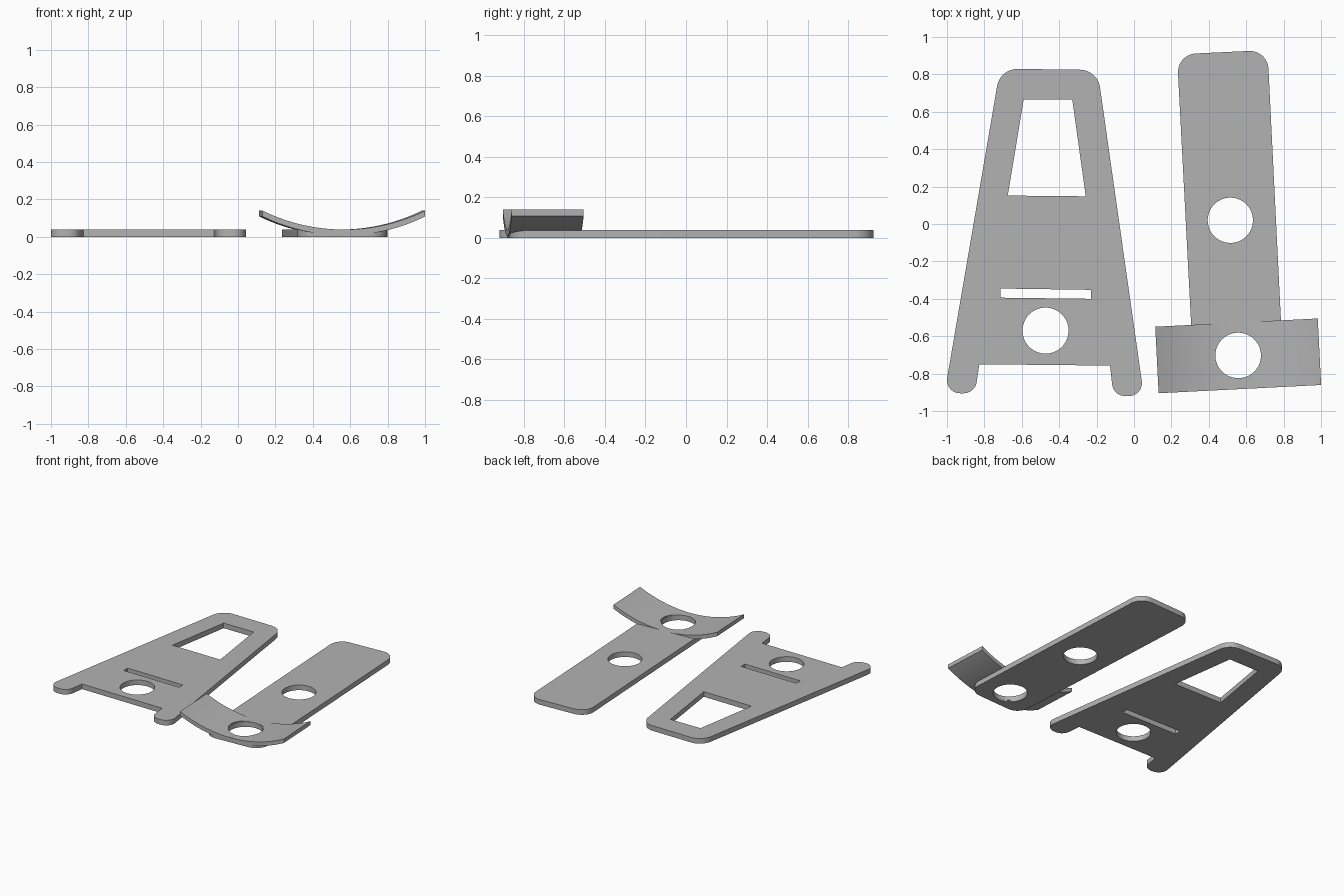
import bpy, bmesh, math
from mathutils import Vector, Matrix

if "Cube" in bpy.data.objects:
    bpy.data.objects.remove(bpy.data.objects["Cube"], do_unlink=True)

THICK = 0.04
grey = bpy.data.materials.new("plain grey")
grey.use_nodes = True
grey.diffuse_color = (0.45, 0.45, 0.45, 1)
grey.node_tree.nodes["Principled BSDF"].inputs["Base Color"].default_value = (0.45, 0.45, 0.45, 1)


def circle(x, y, r, n=64):
    return [Vector((x + r * math.cos(math.tau * i / n), y + r * math.sin(math.tau * i / n)))
            for i in range(n)]


def rounded(corners, steps=10):
    """Outline from (x, y, radius) corners, with each corner filleted."""
    out = []
    for i, (x, y, r) in enumerate(corners):
        p = Vector((x, y))
        if r == 0:
            out.append(p)
            continue
        a = (Vector(corners[i - 1][:2]) - p).normalized()
        b = (Vector(corners[(i + 1) % len(corners)][:2]) - p).normalized()
        half = a.angle(b) / 2
        centre = p + (a + b).normalized() * r / math.sin(half)
        start = p + a * r / math.tan(half) - centre
        end = p + b * r / math.tan(half) - centre
        sweep = start.angle_signed(end)
        for k in range(steps + 1):
            out.append(centre + Matrix.Rotation(-sweep * k / steps, 2) @ start)
    return out


def finish(ob):
    bpy.ops.object.select_all(action='DESELECT')
    ob.select_set(True)
    bpy.context.view_layer.objects.active = ob
    bpy.ops.object.shade_smooth_by_angle(angle=math.radians(30))


def plate(name, loops):
    """Flat plate: first loop is the outline, the rest are openings."""
    cu = bpy.data.curves.new(name, 'CURVE')
    cu.dimensions = '2D'
    cu.fill_mode = 'BOTH'
    cu.extrude = THICK / 2
    for pts in loops:
        sp = cu.splines.new('POLY')
        sp.points.add(len(pts) - 1)
        for q, p in zip(sp.points, pts):
            q.co = (p.x, p.y, 0, 1)
        sp.use_cyclic_u = True
    ob = bpy.data.objects.new(name, cu)
    bpy.context.collection.objects.link(ob)
    ob.location.z = THICK / 2
    bpy.ops.object.select_all(action='DESELECT')
    ob.select_set(True)
    bpy.context.view_layer.objects.active = ob
    bpy.ops.object.convert(target='MESH')
    ob = bpy.context.object
    bm = bmesh.new()
    bm.from_mesh(ob.data)
    bmesh.ops.remove_doubles(bm, verts=bm.verts, dist=1e-5)
    bmesh.ops.recalc_face_normals(bm, faces=bm.faces)
    bm.to_mesh(ob.data)
    bm.free()
    ob.data.materials.clear()
    ob.data.materials.append(grey)
    finish(ob)
    return ob


# Tapered frame with two feet, a window, a slot and a round hole
plate("tapered_frame", [
    rounded([(-0.716, 0.83, 0.11), (-0.195, 0.824, 0.11), (0.053, -0.92, 0.07),
             (-0.11, -0.92, 0.07), (-0.128, -0.757, 0), (-0.827, -0.75, 0),
             (-0.85, -0.905, 0.07), (-1.013, -0.905, 0.07)]),
    rounded([(-0.59, 0.665, 0), (-0.33, 0.665, 0), (-0.258, 0.148, 0), (-0.675, 0.152, 0)]),
    rounded([(-0.715, -0.345, 0), (-0.23, -0.352, 0), (-0.23, -0.4, 0), (-0.715, -0.394, 0)]),
    circle(-0.473, -0.57, 0.123)])

# Long strap with two round holes
plate("strap", [
    rounded([(0.23, 0.907, 0.1), (0.714, 0.93, 0.1), (0.803, -0.866, 0.1), (0.324, -0.89, 0.1)]),
    circle(0.515, 0.02, 0.121), circle(0.557, -0.703, 0.122)])

# Curved saddle across the end of the strap
HALF_X, HALF_Y, RADIUS, LOW, SKIN, STEPS = 0.435, 0.178, 0.99, 0.039, 0.031, 32
arc = []
for i in range(STEPS + 1):
    x = HALF_X * (2 * i / STEPS - 1)
    arc.append((x, LOW + RADIUS - math.sqrt(RADIUS ** 2 - x * x)))
profile = arc + [(x, z - SKIN) for x, z in reversed(arc)]
bm = bmesh.new()
face = bm.faces.new([bm.verts.new((x, -HALF_Y, z)) for x, z in profile])
ext = bmesh.ops.extrude_face_region(bm, geom=[face])
moved = [v for v in ext["geom"] if isinstance(v, bmesh.types.BMVert)]
bmesh.ops.translate(bm, verts=moved, vec=(0, 2 * HALF_Y, 0))
bmesh.ops.recalc_face_normals(bm, faces=bm.faces)
bmesh.ops.transform(bm, verts=bm.verts, matrix=Matrix.Translation((0.557, -0.705, 0))
                    @ Matrix.Rotation(math.radians(2.9), 4, 'Z'))
me = bpy.data.meshes.new("saddle")
bm.to_mesh(me)
bm.free()
me.materials.append(grey)
saddle = bpy.data.objects.new("saddle", me)
bpy.context.collection.objects.link(saddle)

# Round hole through the saddle
bpy.ops.mesh.primitive_cylinder_add(vertices=64, radius=0.126, depth=1, location=(0.558, -0.698, 0))
cutter = bpy.context.object
cutter.name = "saddle_hole_cutter"
cutter.hide_render = True
mod = saddle.modifiers.new("hole", 'BOOLEAN')
mod.operation = 'DIFFERENCE'
mod.solver = 'EXACT'
mod.object = cutter
bpy.ops.object.select_all(action='DESELECT')
saddle.select_set(True)
bpy.context.view_layer.objects.active = saddle
bpy.ops.object.modifier_apply(modifier=mod.name)
bpy.data.objects.remove(cutter, do_unlink=True)
finish(saddle)
